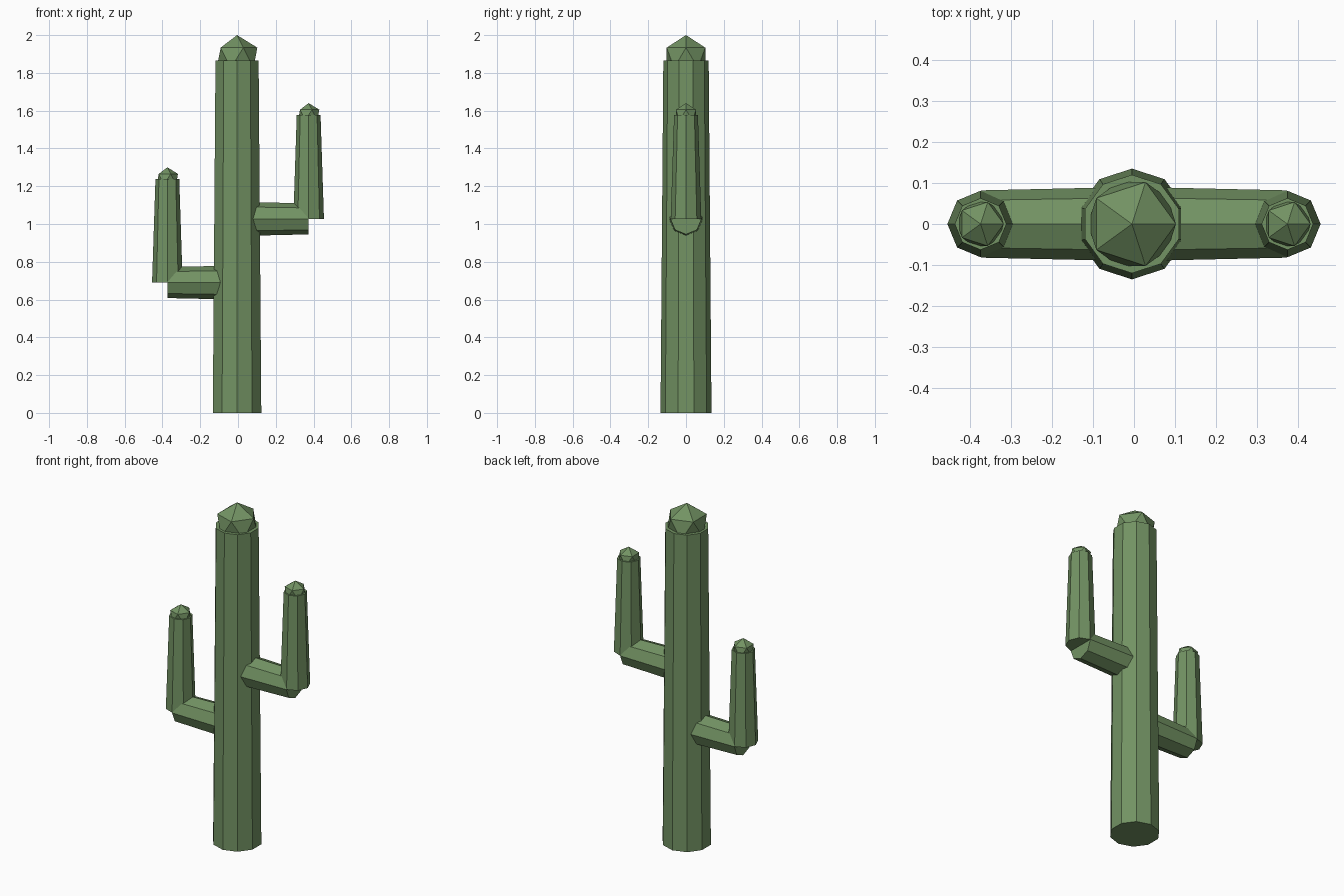
import bpy
from math import radians

if "Cube" in bpy.data.objects:
    bpy.data.objects.remove(bpy.data.objects["Cube"])

green = bpy.data.materials.new("cactus_green")
green.diffuse_color = (0.17, 0.29, 0.125, 1)
green.use_nodes = True
green.node_tree.nodes["Principled BSDF"].inputs["Base Color"].default_value = green.diffuse_color


def finish(name):
    ob = bpy.context.object
    ob.name = name
    ob.data.materials.append(green)
    return ob


def stalk(name, x, z0, z1, r0, r1, sides):
    """Upright tapered stem with a faceted tip."""
    bpy.ops.mesh.primitive_cone_add(vertices=sides, radius1=r0, radius2=r1,
                                    depth=z1 - z0, location=(x, 0, (z0 + z1) / 2))
    finish(name)


def tip(name, x, z, r):
    bpy.ops.mesh.primitive_ico_sphere_add(subdivisions=1, radius=r, location=(x, 0, z))
    finish(name)


# Trunk and its tip
TX = -0.005
stalk("trunk", TX, 0, 1.865, 0.135, 0.12, 10)
tip("trunk_tip", TX, 1.88, 0.12)

# Arms: horizontal branch, upright stem, tip
for side, s, z0, z1 in (("right", 1, 1.027, 1.577), ("left", -1, 0.69, 1.237)):
    x_in, x_out = s * 0.02, s * 0.373
    bpy.ops.mesh.primitive_cone_add(vertices=8, radius1=0.09, radius2=0.082,
                                    depth=abs(x_out - x_in),
                                    location=((x_in + x_out) / 2, 0, z0),
                                    rotation=(0, radians(90 * s), 0))
    finish(side + "_branch")
    stalk(side + "_arm", s * 0.374, z0, z1, 0.081, 0.063, 8)
    tip(side + "_arm_tip", s * 0.374, z1, 0.063)
